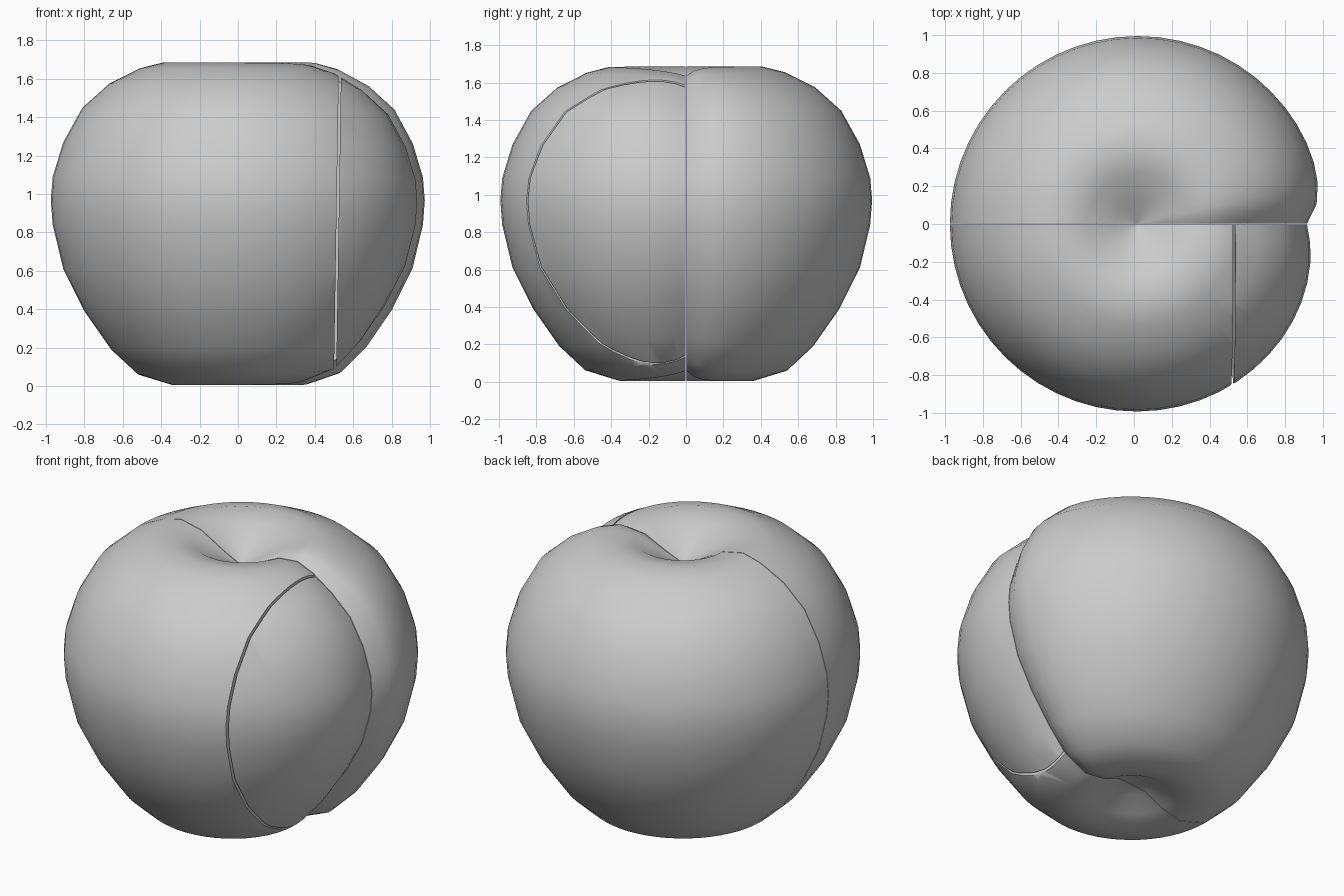
import bpy, bmesh, math
from mathutils import Vector

cube = bpy.data.objects.get("Cube")
if cube:
    bpy.data.objects.remove(cube)

grey = bpy.data.materials.new("plain_grey")
grey.use_nodes = True
GREY = (0.6, 0.6, 0.6, 1)
grey.diffuse_color = GREY
grey.node_tree.nodes["Principled BSDF"].inputs["Base Color"].default_value = GREY

# Fruit outline from bottom dimple to top dimple: radius, height
PROFILE = [(0, .11), (.1, .1), (.22, .04), (.36, .005), (.54, .06), (.68, .19),
           (.82, .39), (.93, .61), (.985, .84), (.995, .97), (.985, 1.09), (.93, 1.27),
           (.83, 1.45), (.69, 1.575), (.53, 1.655), (.41, 1.685), (.27, 1.655),
           (.12, 1.57), (0, 1.51)]
SEGMENTS = 56
MIDDLE = .84


def surface_point(r, z, angle):
    """Lathe point, pulled in along the cleft on the +x side."""
    width = .13 if angle >= 0 else .42
    low = max(0, (MIDDLE - z) / MIDDLE)
    dent = (.1 + .03 * low) * math.exp(-abs(angle) / width) * min(1, r / .7)
    s = 1 - dent
    return Vector((r * s * math.cos(angle) + .02, r * s * math.sin(angle),
                   MIDDLE + (z - MIDDLE) * s))


def fruit_body():
    bm = bmesh.new()
    rings = []
    for r, z in PROFILE:
        if r == 0:
            rings.append([bm.verts.new((0.02, 0, z))] * SEGMENTS)
            continue
        ring = []
        for i in range(SEGMENTS):
            angle = math.tau * i / SEGMENTS
            if angle > math.pi:
                angle -= math.tau
            ring.append(bm.verts.new(surface_point(r, z, angle)))
        rings.append(ring)
    for lower, upper in zip(rings, rings[1:]):
        for i in range(SEGMENTS):
            j = (i + 1) % SEGMENTS
            corners = dict.fromkeys((lower[i], lower[j], upper[j], upper[i]))
            bm.faces.new(list(corners))
    return bm


def cut(bm, point, normal):
    """Remove what lies on the normal's side and cap the cut."""
    geom = bm.verts[:] + bm.edges[:] + bm.faces[:]
    bmesh.ops.bisect_plane(bm, geom=geom, dist=1e-5, plane_co=point,
                           plane_no=normal, clear_outer=True)
    rim = [e for e in bm.edges if e.is_boundary]
    bmesh.ops.holes_fill(bm, edges=rim, sides=0)


def piece(name, cuts):
    bm = fruit_body()
    for point, normal in cuts:
        cut(bm, point, normal)
    bmesh.ops.recalc_face_normals(bm, faces=bm.faces[:])
    mesh = bpy.data.meshes.new(name)
    bm.to_mesh(mesh)
    bm.free()
    mesh.materials.append(grey)
    obj = bpy.data.objects.new(name, mesh)
    bpy.context.collection.objects.link(obj)
    bpy.ops.object.select_all(action="DESELECT")
    obj.select_set(True)
    bpy.context.view_layer.objects.active = obj
    bpy.ops.object.shade_smooth_by_angle(angle=math.radians(45))


# Slightly tilted knife plane between the front piece and the wedge
KNIFE = Vector((1, 0, -.016))
FRONT = ((0, -.002, 0), (0, 1, 0))

piece("back_half", [((0, .002, 0), (0, -1, 0))])
piece("front_piece", [FRONT, ((.512, 0, MIDDLE), KNIFE)])
piece("side_wedge", [FRONT, ((.524, 0, MIDDLE), -KNIFE)])
